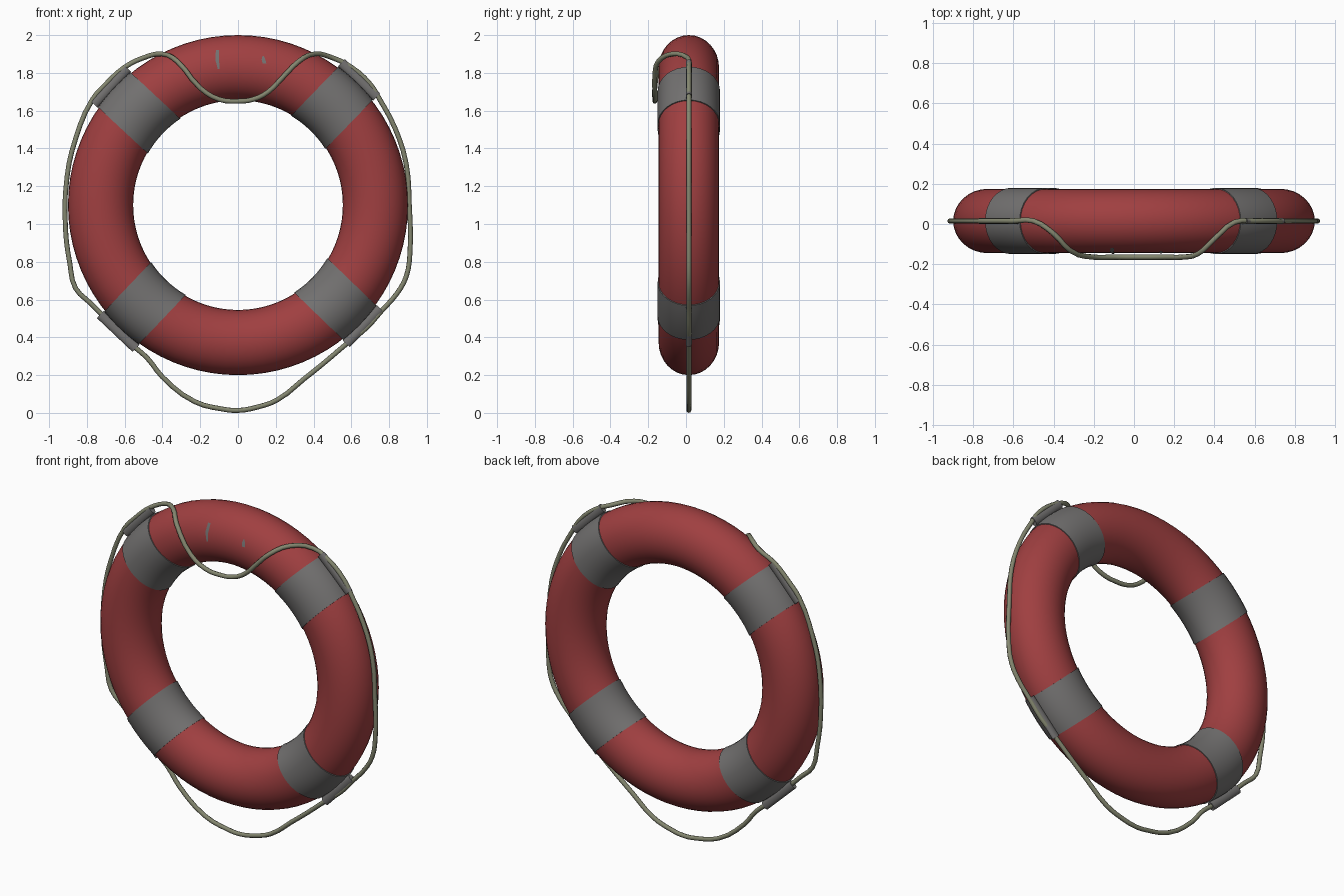
import bpy
import math
from mathutils import Matrix, Vector

if "Cube" in bpy.data.objects:
    bpy.data.objects.remove(bpy.data.objects["Cube"])

# Ring dimensions: centre, main radius, tube half-sizes (radial and depth)
MID_Y, MID_Z = 0.015, 1.1
MAIN, HALF_R, HALF_Y = 0.7275, 0.1725, 0.16


def make_material(name, rgb):
    mat = bpy.data.materials.new(name)
    mat.use_nodes = True
    colour = (*rgb, 1)
    mat.diffuse_color = colour
    mat.node_tree.nodes["Principled BSDF"].inputs["Base Color"].default_value = colour
    return mat


RED = make_material("buoy red", (0.35, 0.05, 0.052))
GREY = make_material("strap grey", (0.17, 0.165, 0.163))
OLIVE = make_material("rope olive", (0.23, 0.24, 0.16))


def smooth(obj, degrees=40):
    bpy.ops.object.select_all(action='DESELECT')
    obj.select_set(True)
    bpy.context.view_layer.objects.active = obj
    bpy.ops.object.shade_smooth_by_angle(angle=math.radians(degrees))


def mesh_object(name, verts, faces, mat):
    mesh = bpy.data.meshes.new(name)
    mesh.from_pydata(verts, [], faces)
    mesh.materials.append(mat)
    obj = bpy.data.objects.new(name, mesh)
    bpy.context.collection.objects.link(obj)
    smooth(obj)
    return obj


def grid_faces(rows, cols, close_rows):
    last = rows if close_rows else rows - 1
    return [(i * cols + j, i * cols + (j + 1) % cols,
             (i + 1) % rows * cols + (j + 1) % cols, (i + 1) % rows * cols + j)
            for i in range(last) for j in range(cols)]


def tube_point(angle, phi, tangent=0, grow=0):
    """Point on the ring; tangent shifts it sideways, grow lifts it off."""
    r = MAIN + (HALF_R + grow) * math.cos(phi)
    a = angle + math.asin(tangent / r)
    return (r * math.cos(a), MID_Y + (HALF_Y + grow) * math.sin(phi),
            MID_Z + r * math.sin(a))


# Float ring
SEGS, SIDES = 80, 32
turn = 2 * math.pi
mesh_object("float_ring",
            [tube_point(turn * i / SEGS, turn * j / SIDES)
             for i in range(SEGS) for j in range(SIDES)],
            grid_faces(SEGS, SIDES, True), RED)


# Straps with parallel edges, each with a sleeve that holds the rope
def strap(place, degrees):
    angle = math.radians(degrees)
    half = 0.126
    rows = [(-half, -0.006)]
    rows += [(half * k / 4, 0.005) for k in range(-4, 5)]
    rows.append((half, -0.006))
    verts = [tube_point(angle, turn * j / SIDES, t, g)
             for t, g in rows for j in range(SIDES)]
    mesh_object(place + "_strap", verts, grid_faces(len(rows), SIDES, False), GREY)

    bpy.ops.mesh.primitive_cylinder_add(vertices=16, radius=1, depth=2)
    sleeve = bpy.context.object
    sleeve.name = place + "_rope_sleeve"
    sleeve.data.materials.append(GREY)
    out = Vector((math.cos(angle), 0, math.sin(angle)))
    along = Vector((-math.sin(angle), 0, math.cos(angle)))
    centre = out * 0.922 + Vector((0, MID_Y, MID_Z))
    frame = Matrix((out, along.cross(out), along)).transposed().to_4x4()
    sleeve.data.transform(Matrix.Translation(centre) @ frame
                          @ Matrix.Diagonal((0.026, 0.016, 0.13, 1)))
    smooth(sleeve)


for place, degrees in (("upper_left", 46), ("upper_right", 137),
                       ("lower_right", 226.5), ("lower_left", 316)):
    strap(place, degrees)

# Grab rope: outline in x and z, draped to the front across the top
outline = [
    (0, 1.65), (.08, 1.66), (.16, 1.7), (.24, 1.78), (.32, 1.86), (.4, 1.9),
    (.5, 1.88), (.6, 1.83), (.7, 1.74), (.75, 1.66), (.83, 1.51), (.89, 1.32),
    (.907, 1.1), (.91, .84), (.89, .72), (.84, .63), (.76, .54), (.68, .45),
    (.58, .37), (.45, .26), (.35, .18), (.21, .07), (.1, .03), (0, .013),
    (-.08, .02), (-.23, .06), (-.4, .19), (-.48, .29), (-.56, .36), (-.7, .5),
    (-.78, .58), (-.86, .66), (-.89, .79), (-.913, .97), (-.905, 1.25),
    (-.86, 1.45), (-.77, 1.66), (-.7, 1.74), (-.6, 1.83), (-.5, 1.88),
    (-.4, 1.9), (-.32, 1.86), (-.2, 1.72), (-.1, 1.66)]


def rope_depth(x, z):
    if z < MID_Z:
        return MID_Y
    start, end = (0.27, 0.53) if x > 0 else (0.25, 0.5)
    s = min(max((abs(x) - start) / (end - start), 0), 1)
    return -0.165 + (MID_Y + 0.165) * s * s * (3 - 2 * s)


curve = bpy.data.curves.new("grab_rope", 'CURVE')
curve.dimensions = '3D'
curve.bevel_depth = 0.013
curve.bevel_resolution = 2
curve.resolution_u = 3
spline = curve.splines.new('BEZIER')
spline.bezier_points.add(len(outline) - 1)
spline.use_cyclic_u = True
for point, (x, z) in zip(spline.bezier_points, outline):
    point.co = (x, rope_depth(x, z), z)
    point.handle_left_type = point.handle_right_type = 'AUTO'
curve.materials.append(OLIVE)
rope = bpy.data.objects.new("grab_rope", curve)
bpy.context.collection.objects.link(rope)
bpy.ops.object.select_all(action='DESELECT')
rope.select_set(True)
bpy.context.view_layer.objects.active = rope
bpy.ops.object.convert(target='MESH')
smooth(bpy.context.object, 60)


# Small worn marks lying on the front of the ring
def front_point(x, z):
    u = (math.hypot(x, z - MID_Z) - MAIN) / HALF_R
    return (x, MID_Y - HALF_Y * math.sqrt(1 - u * u) - 0.004, z)


def mark(name, rows):
    verts = [front_point(x, z) for z, left, right in rows for x in (left, right)]
    faces = [(2 * i, 2 * i + 2, 2 * i + 3, 2 * i + 1) for i in range(len(rows) - 1)]
    mesh_object(name, verts, faces, GREY)


mark("long_mark", [(1.92, -.117, -.1), (1.87, -.12, -.1), (1.82, -.107, -.098)])
mark("short_mark", [(1.89, .13, .137), (1.87, .125, .145), (1.85, .13, .15)])
